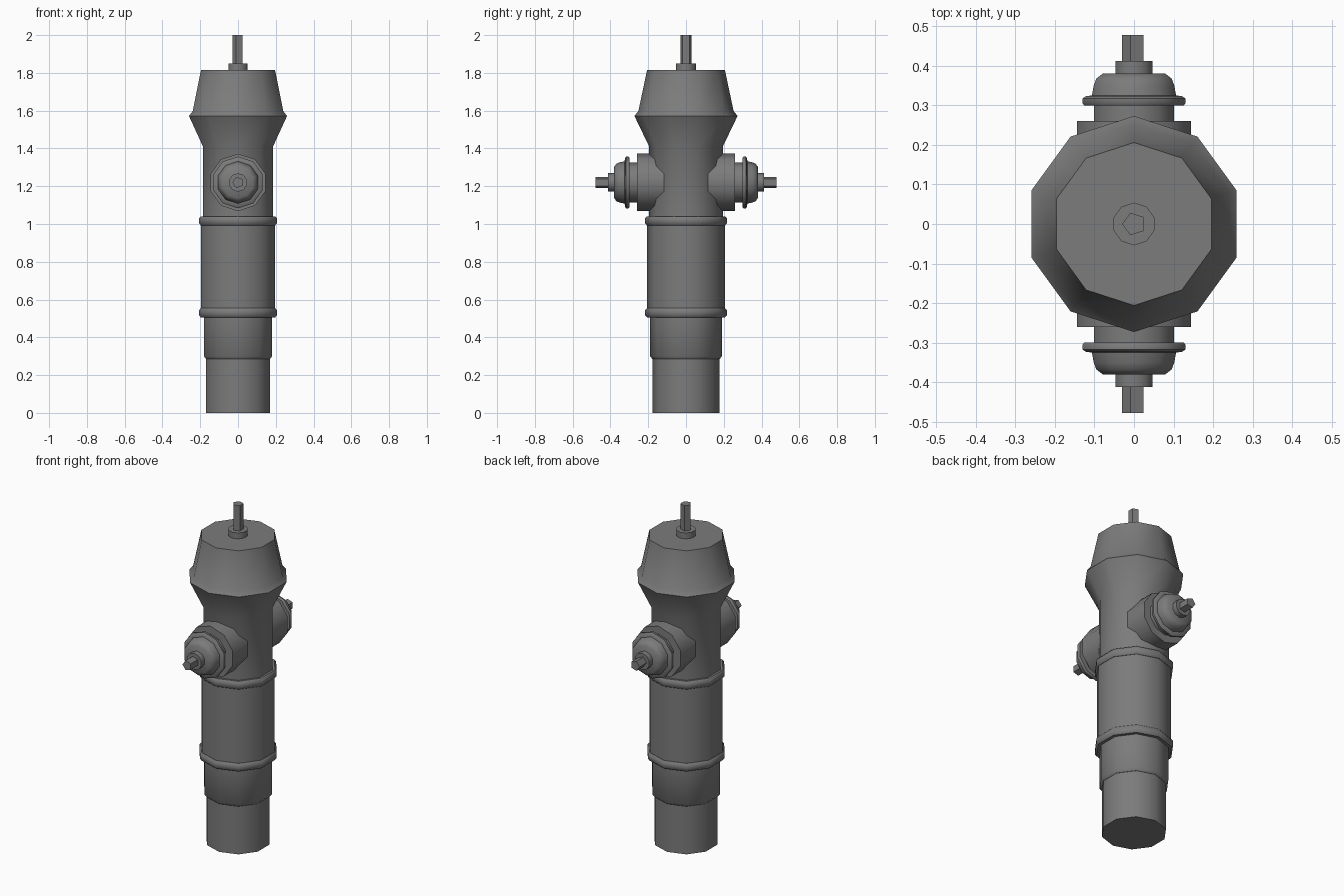
import bpy, bmesh
from math import pi, sin, cos, radians
from mathutils import Matrix

cube = bpy.data.objects.get("Cube")
if cube:
    bpy.data.objects.remove(cube, do_unlink=True)

iron = bpy.data.materials.new("grey_iron")
iron.use_nodes = True
GREY = (0.2, 0.2, 0.2, 1)
iron.diffuse_color = GREY
iron.node_tree.nodes["Principled BSDF"].inputs["Base Color"].default_value = GREY


def lathe(name, profile, sides=10, start=pi / 2, matrix=None):
    """Spin (radius, height) points round z, with both ends capped."""
    bm = bmesh.new()
    rings = []
    for r, z in profile:
        angles = [start + 2 * pi * i / sides for i in range(sides)]
        rings.append([bm.verts.new((r * cos(a), r * sin(a), z)) for a in angles])
    for low, high in zip(rings, rings[1:]):
        for i in range(sides):
            j = (i + 1) % sides
            bm.faces.new((low[i], low[j], high[j], high[i]))
    bm.faces.new(rings[0][::-1])
    bm.faces.new(rings[-1])
    if matrix:
        bm.transform(matrix)
    mesh = bpy.data.meshes.new(name)
    bm.to_mesh(mesh)
    bm.free()
    mesh.materials.append(iron)
    obj = bpy.data.objects.new(name, mesh)
    bpy.context.collection.objects.link(obj)
    bpy.ops.object.select_all(action="DESELECT")
    obj.select_set(True)
    bpy.context.view_layer.objects.active = obj
    bpy.ops.object.shade_smooth_by_angle(angle=radians(42))
    return obj


def bead(z, inner, outer, half):
    """Rounded band profile centred on height z."""
    mid = (inner + outer) / 2 + 0.004
    return [(inner, z - half), (mid, z - half), (outer, z - half / 2),
            (outer, z + half / 2), (mid, z + half), (inner, z + half)]


# Barrel, from the ground up
lathe("base_pipe", [(0.177, 0), (0.177, 0.3)])
lathe("lower_barrel", [(0.178, 0.285), (0.19, 0.3), (0.19, 0.52)])
lathe("middle_barrel", [(0.206, 0.52), (0.206, 1.02)])
lathe("lower_band", bead(0.53, 0.19, 0.217, 0.024))
lathe("upper_band", bead(1.017, 0.19, 0.217, 0.024))
lathe("upper_barrel", [(0.195, 1.02), (0.195, 1.41), (0.273, 1.572)])

# Bonnet and operating stem
lathe("bonnet", [(0.273, 1.572), (0.252, 1.598), (0.206, 1.815)])
lathe("stem_collar", [(0.054, 1.81), (0.054, 1.85)])
lathe("stem", [(0.03, 1.84), (0.03, 2.0)], sides=5, start=pi)

# Hose outlets at front and back, each lying along y
for side, turn in (("front", pi / 2), ("back", -pi / 2)):
    place = Matrix.Translation((0, 0, 1.22)) @ Matrix.Rotation(turn, 4, "X")
    lathe(side + "_outlet", [(0.152, 0.08), (0.152, 0.26)], matrix=place)
    lathe(side + "_outlet_neck", [(0.106, 0.25), (0.106, 0.305)], matrix=place)
    lathe(side + "_outlet_cap",
          [(0.133, 0.3), (0.137, 0.306), (0.137, 0.317), (0.128, 0.323), (0.112, 0.325),
           (0.107, 0.35), (0.1, 0.368), (0.083, 0.38)], matrix=place)
    lathe(side + "_outlet_collar", [(0.049, 0.37), (0.049, 0.412)], matrix=place)
    lathe(side + "_outlet_nut", [(0.03, 0.4), (0.03, 0.478)], sides=5, start=pi, matrix=place)
